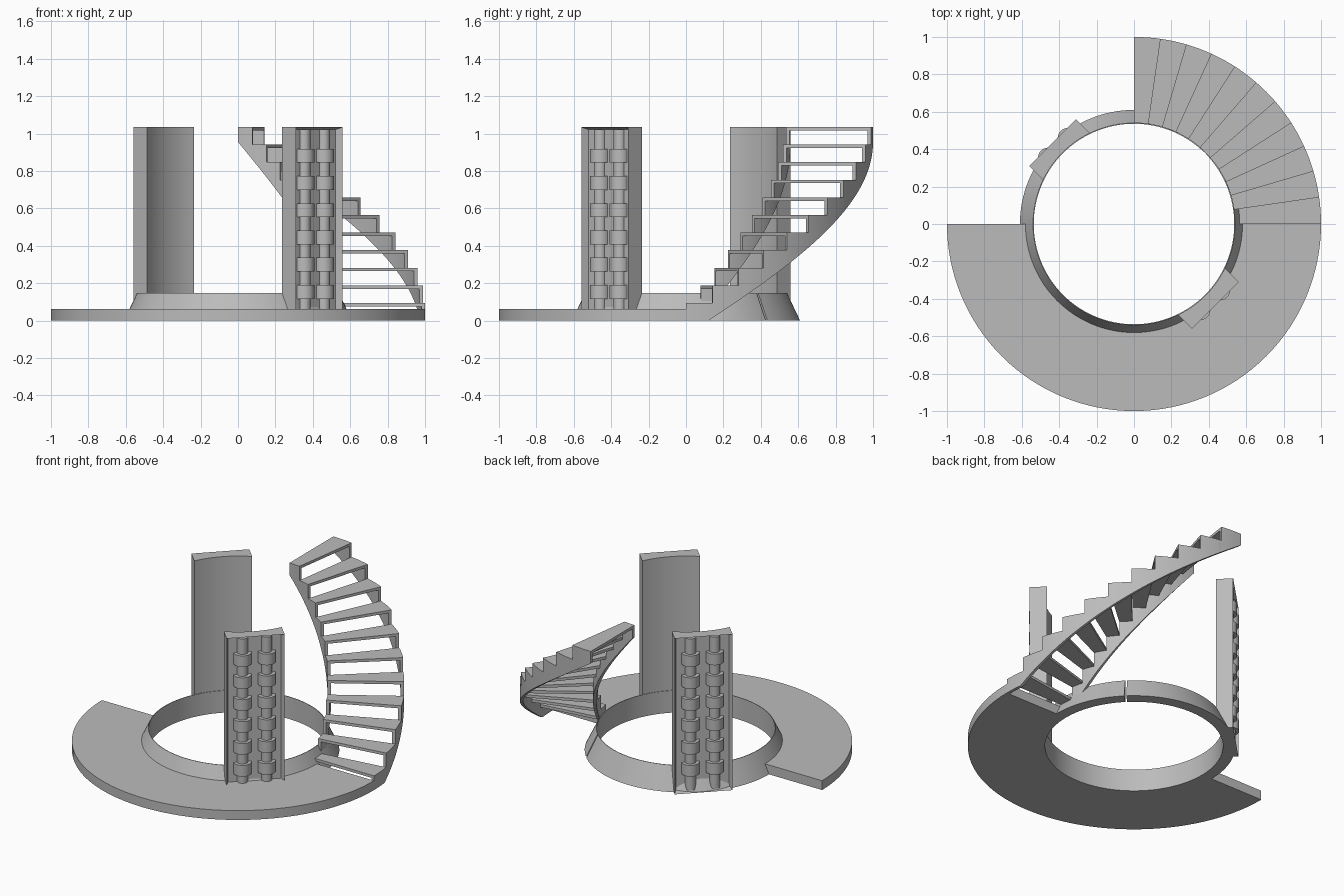
import bpy, bmesh, math
from mathutils import Matrix

cube = bpy.data.objects.get("Cube")
if cube:
    bpy.data.objects.remove(cube, do_unlink=True)

GREY = bpy.data.materials.new("stone_grey")
GREY.use_nodes = True
GREY.diffuse_color = (0.5, 0.5, 0.5, 1)
GREY.node_tree.nodes["Principled BSDF"].inputs["Base Color"].default_value = (0.5, 0.5, 0.5, 1)

INNER, OUTER, HEIGHT = 0.54, 1.0, 1.035
STEPS = 11
RISE, TURN = HEIGHT / STEPS, 90 / STEPS
TREAD = 0.018


def finish(name, bm, matrix=None):
    """Clean the mesh, place it and shade it."""
    bmesh.ops.remove_doubles(bm, verts=bm.verts, dist=1e-5)
    bmesh.ops.recalc_face_normals(bm, faces=bm.faces)
    if matrix:
        bm.transform(matrix)
    mesh = bpy.data.meshes.new(name)
    bm.to_mesh(mesh)
    bm.free()
    mesh.materials.append(GREY)
    obj = bpy.data.objects.new(name, mesh)
    bpy.context.collection.objects.link(obj)
    bpy.ops.object.select_all(action='DESELECT')
    obj.select_set(True)
    bpy.context.view_layer.objects.active = obj
    bpy.ops.object.shade_smooth_by_angle(angle=math.radians(25))


def sweep(name, stations, matrix=None):
    """Sweep (r, z) profiles around z; stations are (degrees, profile)."""
    bm = bmesh.new()
    rings = []
    for deg, profile in stations:
        a = math.radians(deg)
        rings.append([bm.verts.new((r * math.cos(a), r * math.sin(a), z)) for r, z in profile])
    for p, q in zip(rings, rings[1:]):
        for i in range(len(p)):
            j = (i + 1) % len(p)
            bm.faces.new((p[i], p[j], q[j], q[i]))
    bm.faces.new(rings[0][::-1])
    bm.faces.new(rings[-1])
    bmesh.ops.dissolve_degenerate(bm, dist=1e-5, edges=bm.edges)
    finish(name, bm, matrix)


def sector(name, profile, start, end, count, matrix=None):
    sweep(name, [(start + (end - start) * i / count, profile) for i in range(count + 1)], matrix)


def box(r0, r1, z0, z1):
    return [(r0, z0), (r1, z0), (r1, z1), (r0, z1)]


# Half-round floor and the sloped kerb ring with its narrow slit
sector("floor", box(INNER, OUTER, 0, 0.062), 180, 360, 64)
sector("kerb_ring", [(INNER - 0.004, 0), (0.61, 0), (INNER, 0.147), (INNER - 0.004, 0.147)],
       45.6, 404.4, 128)

# Open treads
for i in range(STEPS):
    top = (i + 1) * RISE
    sector(f"tread_{i + 1}", box(INNER, OUTER, top - TREAD, top), i * TURN, (i + 1) * TURN, 6)


# Saw-toothed stringers under both ends of the treads
def stringer(name, r0, r1):
    stations = []
    for i in range(STEPS):
        for k in range(7):
            deg = (i + k / 6) * TURN
            low = max(0, deg / 90 * HEIGHT - 0.08)
            stations.append((deg, box(r0, r1, low, (i + 1) * RISE - TREAD)))
    sweep(name, stations)


stringer("inner_stringer", INNER, INNER + 0.02)
stringer("outer_stringer", OUTER - 0.02, OUTER)


# Tall panels: curved inside, flat recessed outside, two beaded columns each
HALF, FACE, DEPTH, RIM = 0.177, 0.615, 0.04, 0.014


def panel(name, degrees):
    turn = Matrix.Rotation(math.radians(degrees), 4, 'Z')
    bm = bmesh.new()
    spread = math.asin(HALF / INNER)
    plan = [(FACE, -HALF), (FACE, HALF)]
    for i in range(17):
        a = spread * (1 - i / 8)
        plan.append((INNER * math.cos(a), INNER * math.sin(a)))
    bottom = bm.faces.new([bm.verts.new((x, y, 0)) for x, y in plan])
    made = bmesh.ops.extrude_face_region(bm, geom=[bottom])["geom"]
    bmesh.ops.translate(bm, vec=(0, 0, HEIGHT),
                        verts=[v for v in made if isinstance(v, bmesh.types.BMVert)])
    if bottom.is_valid is False:
        bm.faces.new([v for v in bm.verts if v.co.z == 0])
    bmesh.ops.recalc_face_normals(bm, faces=bm.faces)
    front = [f for f in bm.faces if all(v.co.x > FACE - 0.001 for v in f.verts)]
    bmesh.ops.inset_individual(bm, faces=front, thickness=RIM, depth=-DEPTH, use_even_offset=True)
    finish(name, bm, turn)

    thin, wide, half_bead = 0.033, 0.054, 0.037
    profile = [(0, RIM), (thin, RIM)]
    for k in range(6):
        mid = HEIGHT / 2 + (k - 2.5) * 0.1455
        lo, hi = mid - half_bead, mid + half_bead
        profile += [(thin, lo), (wide, lo), (wide, hi), (thin, hi)]
    profile += [(thin, HEIGHT - RIM), (0, HEIGHT - RIM)]
    for side, y in (("left", 0.074), ("right", -0.074)):
        place = turn @ Matrix.Translation((FACE - DEPTH, y, 0))
        sector(f"{name}_{side}_column", profile, -90, 90, 16, place)


panel("front_panel", -45)
panel("back_panel", 135)
